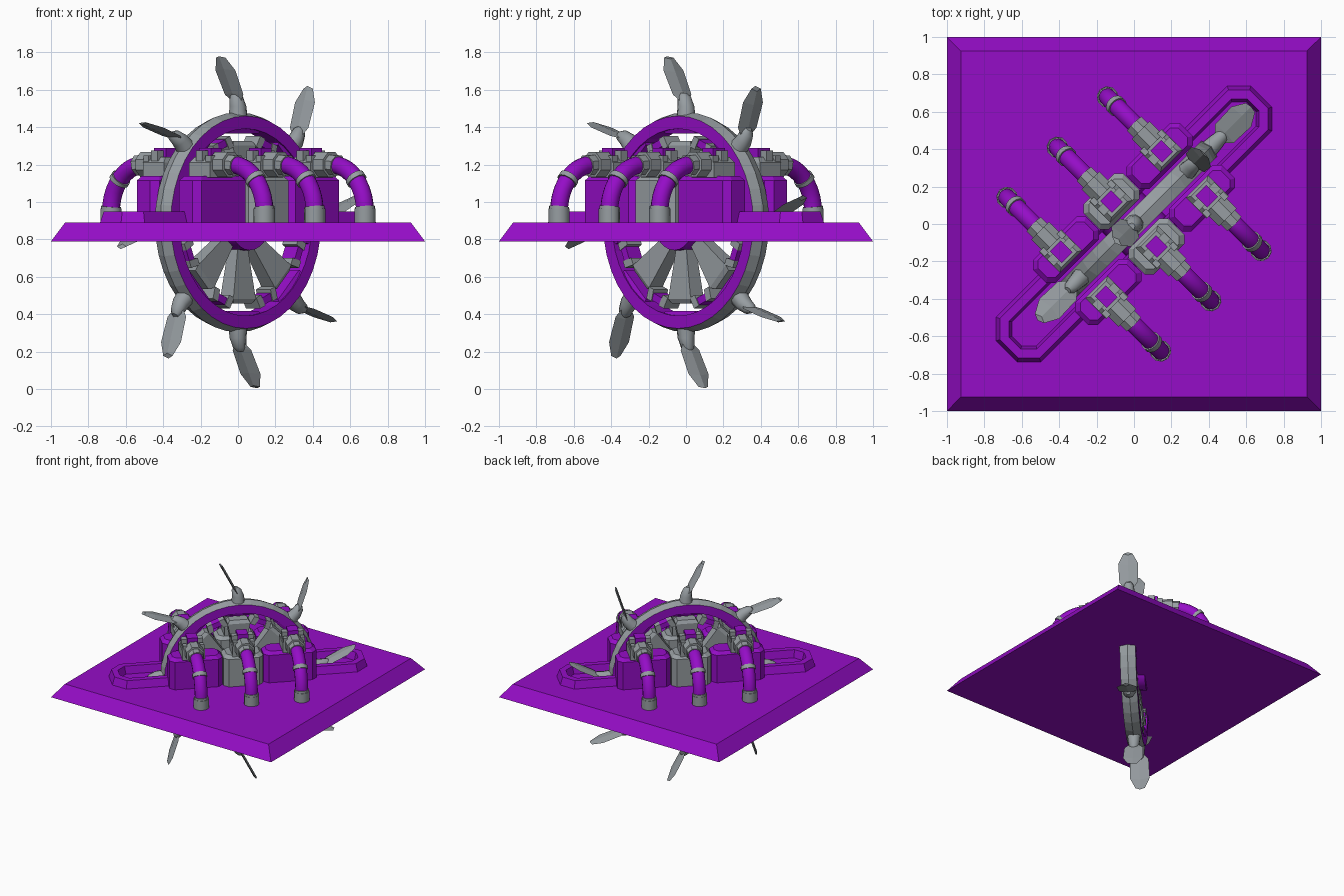
import bpy, bmesh, math
from math import sin, cos, pi, radians
from mathutils import Vector, Matrix

if "Cube" in bpy.data.objects:
    bpy.data.objects.remove(bpy.data.objects["Cube"])


def material(name, color):
    m = bpy.data.materials.new(name)
    m.diffuse_color = (*color, 1)
    m.use_nodes = True
    m.node_tree.nodes["Principled BSDF"].inputs["Base Color"].default_value = m.diffuse_color
    return m


PURPLE = material("purple", (0.30, 0.004, 0.57))
GRAY = material("gray", (0.31, 0.34, 0.36))

TURN = Matrix.Rotation(radians(45), 4, 'Z')   # the machine sits on the base diagonal
CZ = 0.892                                    # wheel axle height


def loft(name, loops, mat, matrix=TURN, caps=True, closed=False, rule=None, smooth=False):
    """Skin a row of matching point loops; rule(face) gives a second-material test."""
    bm = bmesh.new()
    rings = [[bm.verts.new(p) for p in lp] for lp in loops]
    pairs = list(zip(rings, rings[1:]))
    if closed:
        pairs.append((rings[-1], rings[0]))
    n = len(rings[0])
    for a, b in pairs:
        for i in range(n):
            j = (i + 1) % n
            bm.faces.new((a[i], a[j], b[j], b[i]))
    if caps and not closed:
        bm.faces.new(rings[0])
        bm.faces.new(rings[-1])
    bmesh.ops.recalc_face_normals(bm, faces=bm.faces)
    if rule:
        for f in bm.faces:
            f.material_index = 1 if rule(f) else 0
    bmesh.ops.transform(bm, matrix=matrix, verts=bm.verts)
    me = bpy.data.meshes.new(name)
    bm.to_mesh(me)
    bm.free()
    for m in (mat if isinstance(mat, tuple) else (mat,)):
        me.materials.append(m)
    ob = bpy.data.objects.new(name, me)
    bpy.context.collection.objects.link(ob)
    if smooth:
        bpy.context.view_layer.objects.active = ob
        ob.select_set(True)
        bpy.ops.object.shade_smooth_by_angle(angle=radians(40))
        ob.select_set(False)
    return ob


def rect(cx, cy, hx, hy, z, cut=0.0):
    """Rectangle loop with optionally cut corners."""
    if not cut:
        return [(cx + a * hx, cy + b * hy, z) for a, b in ((-1, -1), (1, -1), (1, 1), (-1, 1))]
    pts = []
    for a, b in ((-1, -1), (1, -1), (1, 1), (-1, 1)):
        p = [(cx + a * hx, cy + b * (hy - cut), z), (cx + a * (hx - cut), cy + b * hy, z)]
        pts += p if a == b else p[::-1]
    return pts


def box(name, cx, cy, hx, hy, z0, z1, mat, matrix=TURN):
    return loft(name, [rect(cx, cy, hx, hy, z0), rect(cx, cy, hx, hy, z1)], mat, matrix)


def circle(r, z, n, x=0.0):
    return [(x + r * cos(2 * pi * i / n), r * sin(2 * pi * i / n), z) for i in range(n)]


def spoke(deg):
    """Frame on the wheel: x along the rim, y across it, z outward."""
    a = radians(deg)
    m = Matrix(((-sin(a), 0, cos(a), 0), (0, -1, 0, 0), (cos(a), 0, sin(a), CZ), (0, 0, 0, 1)))
    return TURN @ m


# Base plate with sloped edges
loft("base_plate", [rect(0, 0, 1, 1, 0.79), rect(0, 0, 0.925, 0.925, 0.89)], PURPLE, Matrix())

# Raised rim of the wheel trench
loft("trench_rim", [rect(0, 0, 0.965, 0.17, 0.885, 0.09), rect(0, 0, 0.945, 0.15, 0.95, 0.08),
                    rect(0, 0, 0.90, 0.105, 0.95, 0.06), rect(0, 0, 0.885, 0.09, 0.885, 0.055)],
     PURPLE, caps=False)

# Wheel rim: purple sides, ridged gray tread
profile = [(0.50, -0.06), (0.568, -0.06), (0.588, 0), (0.568, 0.06), (0.50, 0.06)]
N = 40
rim = [[(r * cos(2 * pi * i / N), v, CZ + r * sin(2 * pi * i / N)) for r, v in profile] for i in range(N)]


def is_tread(f):
    c = f.calc_center_median()
    return math.hypot(c.x, c.z - CZ) > 0.57


loft("wheel_rim", rim, (PURPLE, GRAY), closed=True, rule=is_tread)

# Hub drum
AXLE = TURN @ Matrix.Translation((0, 0, CZ)) @ Matrix.Rotation(pi / 2, 4, 'X')
loft("hub_drum", [circle(0.15, -0.09, 24), circle(0.15, 0.09, 24)], PURPLE, AXLE, smooth=True)

# Paddle outline: (distance along the paddle, half width)
paddle = [(0.0, 0.025), (0.20, 0.07), (0.72, 0.075), (1.0, 0.035)]

for k in range(8):
    m = spoke(45 * k)
    # Flared fan blade of the hub
    loft("fan_blade", [rect(0, 0, 0.035, 0.035, 0.12), rect(0, 0, 0.085, 0.05, 0.41),
                       rect(0, 0, 0.07, 0.035, 0.435)], GRAY, m)
    # Pad inside the rim
    loft("rim_pad", [rect(0, 0, 0.11, 0.045, 0.475), rect(0, 0, 0.13, 0.055, 0.505)], PURPLE, m)
    # Socket post and ridged paddle
    loft("paddle_post", [circle(0.052, 0.56, 10), circle(0.045, 0.62, 10, -0.0),
                         circle(0.036, 0.67, 10, 0.012), circle(0.018, 0.69, 10, 0.018)],
         GRAY, m, smooth=True)
    sections = []
    for t, w in paddle:
        x, z = 0.005 + 0.125 * t, 0.635 + 0.245 * t
        sections.append([(x - 0.014, 0, z - 0.007), (x, w, z), (x + 0.014, 0, z + 0.007), (x, -w, z)])
    loft("paddle", sections, GRAY, m)
    # Clip between the blades
    c = spoke(45 * k + 22.5)
    box("clip_core", 0, 0, 0.04, 0.05, 0.425, 0.465, PURPLE, c)
    for s in (-1, 1):
        loft("clip_jaw", [rect(s * 0.058, 0, 0.02, 0.055, 0.405), rect(s * 0.05, 0, 0.02, 0.055, 0.47)],
             GRAY, c)


def bend(deg):
    """Point and bend angle on the pipe path in the side plane."""
    a = radians(deg)
    return 0.33 + 0.25 * sin(a), 0.95 + 0.25 * cos(a), a


def tube(name, u, side, stations, r, n, mat):
    loops = []
    for v, z, a in stations:
        ring = []
        for i in range(n):
            t = 2 * pi * (i + 0.5) / n
            ring.append((u + r * cos(t), side * (v + r * sin(t) * sin(a)), z + r * sin(t) * cos(a)))
        loops.append(ring)
    loft(name, loops, mat, smooth=n > 8)


for side in (-1, 1):
    for k in (-1, 0, 1):
        u = 0.38 * k
        # Housing block beside the wheel
        if k:
            hu, mid, out, mat = 0.20, 0.355 * k, 0.245, PURPLE
        else:
            hu, mid, out, mat = 0.15, 0, 0.265, GRAY
        cy, hy = side * (out + 0.075) / 2, (out - 0.075) / 2
        loft("housing_block", [rect(mid, cy, hu, hy, 0.885, 0.035), rect(mid, cy, hu, hy, 1.115, 0.035),
                               rect(mid, cy, hu - 0.025, hy - 0.02, 1.14, 0.03)], mat)
        # Pipe fitting on the block
        loft("fitting_body", [rect(u, side * 0.175, 0.085, 0.08, 1.13),
                              rect(u, side * 0.175, 0.085, 0.08, 1.21),
                              rect(u, side * 0.175, 0.06, 0.065, 1.24)], GRAY)
        box("valve_cap", u, side * 0.17, 0.04, 0.045, 1.23, 1.29, PURPLE)
        for s in (-1, 1):
            box("valve_lug", u + s * 0.06, side * 0.17, 0.022, 0.025, 1.22, 1.275, GRAY)
            box("valve_bolt", u + s * 0.065, side * 0.235, 0.015, 0.02, 1.2, 1.25, GRAY)
        # Curved pipe with collars and foot
        tube("pipe", u, side, [(0.24, 1.2, 0)] + [bend(9 * i) for i in range(11)] + [(0.58, 0.88, pi / 2)],
             0.048, 14, PURPLE)
        tube("pipe_socket", u, side, [(0.23, 1.2, 0), (0.33, 1.2, 0)], 0.072, 8, GRAY)
        tube("pipe_neck", u, side, [(0.32, 1.2, 0), (0.375, 1.195, radians(9))], 0.058, 8, GRAY)
        tube("pipe_collar", u, side, [bend(44), bend(50)], 0.056, 14, GRAY)
        tube("pipe_end_ring", u, side, [bend(84), bend(90)], 0.054, 14, GRAY)
        tube("pipe_foot", u, side, [(0.58, 0.965, pi / 2), (0.58, 0.885, pi / 2)], 0.058, 10, GRAY)
